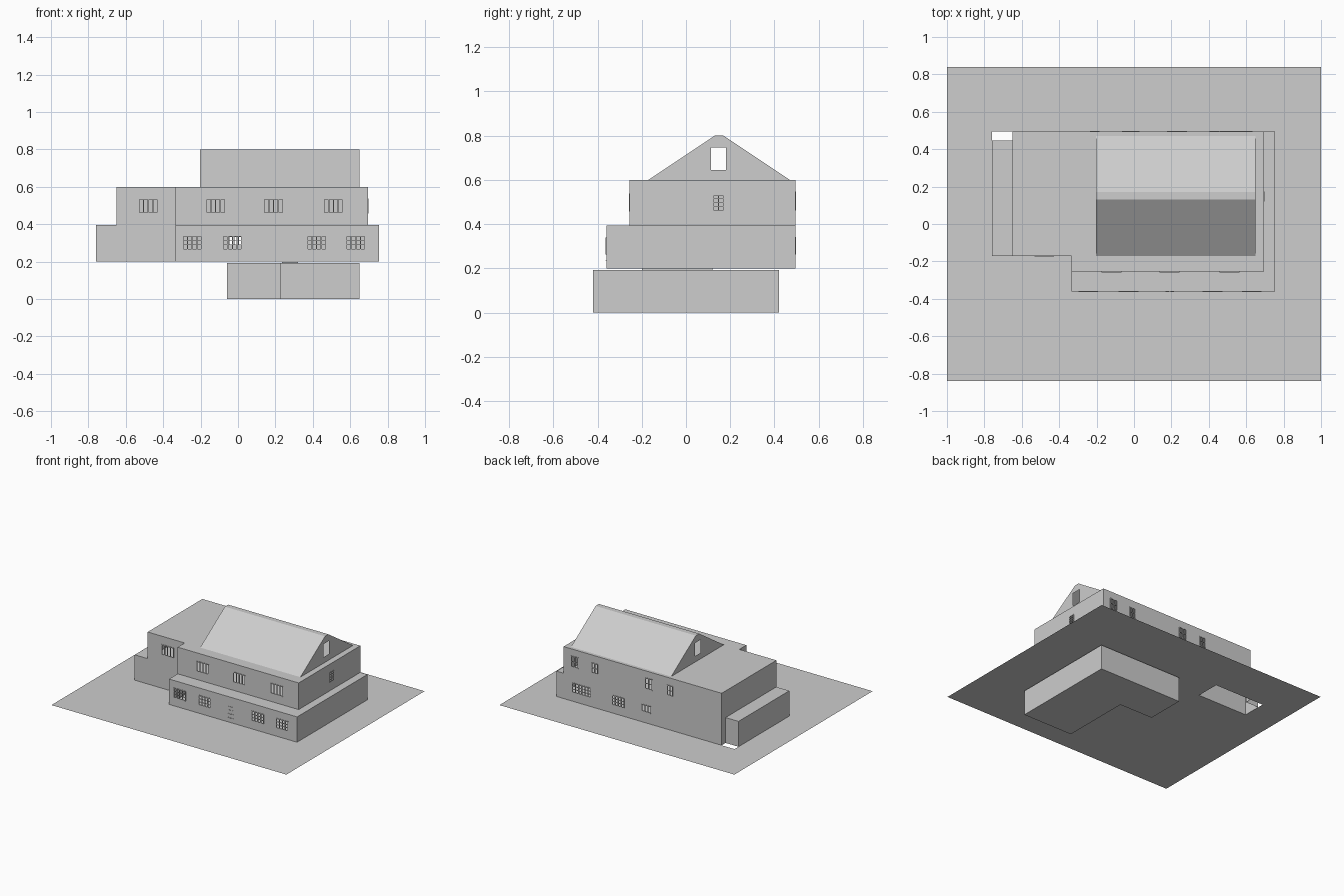
import bpy, bmesh
from mathutils import Vector

if "Cube" in bpy.data.objects:
    bpy.data.objects.remove(bpy.data.objects["Cube"])

plaster = bpy.data.materials.new("pale_grey")
plaster.diffuse_color = (0.61, 0.61, 0.61, 1)
plaster.use_nodes = True
plaster.node_tree.nodes["Principled BSDF"].inputs["Base Color"].default_value = plaster.diffuse_color
UP = Vector((0, 0, 1))
G, MID, TOP, RIDGE = 0.2, 0.395, 0.6, 0.8      # storey levels


def finish(bm, name):
    me = bpy.data.meshes.new(name)
    bm.to_mesh(me)
    bm.free()
    me.materials.append(plaster)
    ob = bpy.data.objects.new(name, me)
    bpy.context.collection.objects.link(ob)
    return ob


def add_panel(bm, origin, u, v, w, h, holes=()):
    """Flat sheet with rectangular holes (a0, a1, b0, b1)."""
    xs = sorted({0, w, *[t for q in holes for t in q[:2]]})
    ys = sorted({0, h, *[t for q in holes for t in q[2:]]})
    grid = [[bm.verts.new(origin + u * a + v * b) for b in ys] for a in xs]
    for i in range(len(xs) - 1):
        for j in range(len(ys) - 1):
            ca, cb = (xs[i] + xs[i + 1]) / 2, (ys[j] + ys[j + 1]) / 2
            if any(q[0] < ca < q[1] and q[2] < cb < q[3] for q in holes):
                continue
            bm.faces.new((grid[i][j], grid[i + 1][j], grid[i + 1][j + 1], grid[i][j + 1]))


def add_bar(bm, origin, u, n, a0, a1, b0, b1, d=0.006):
    """Thin box on a wall, centred on the wall plane."""
    v = []
    for k in (-d / 2, d / 2):
        for a, b in ((a0, b0), (a1, b0), (a1, b1), (a0, b1)):
            v.append(bm.verts.new(origin + u * a + UP * b + n * k))
    bm.faces.new(v[3::-1])
    bm.faces.new(v[4:])
    for i in range(4):
        j = (i + 1) % 4
        bm.faces.new((v[i], v[j], v[j + 4], v[i + 4]))


def add_window(bm, origin, u, n, hole, leaves, rows):
    a0, a1, b0, b1 = hole
    t = 0.006
    for i in range(leaves + 1):
        a = a0 + (a1 - a0) * i / leaves
        add_bar(bm, origin, u, n, a - t / 2, a + t / 2, b0, b1)
    for j in range(rows + 1):
        b = b0 + (b1 - b0) * j / rows
        s = t if j in (0, rows) else t * 0.5
        add_bar(bm, origin, u, n, a0, a1, b - s / 2, b + s / 2)


def storey(name, outline, z0, z1, windows):
    """Walls around an outline, a flat roof, and framed windows.
    windows: {edge: [(centre, width, low, high, leaves, rows)]}"""
    walls, frames = bmesh.new(), bmesh.new()
    for e, p in enumerate(outline):
        q = outline[(e + 1) % len(outline)]
        o = Vector((*p, z0))
        d = Vector((*q, z0)) - o
        u = d.normalized()
        axis = 0 if abs(d.x) > abs(d.y) else 1
        holes = []
        for c, w, lo, hi, leaves, rows in windows.get(e, ()):
            a = abs(c - p[axis])
            hole = (a - w / 2, a + w / 2, lo - z0, hi - z0)
            holes.append(hole)
            add_window(frames, o, u, u.cross(UP), hole, leaves, rows)
        add_panel(walls, o, u, UP, d.length, z1 - z0, holes)
    walls.faces.new([walls.verts.new((*p, z1)) for p in outline])
    finish(walls, name + "_walls")
    finish(frames, name + "_window_frames")


def prism(name, outline, z0, z1):
    bm = bmesh.new()
    f = bm.faces.new([bm.verts.new((*p, z0)) for p in outline])
    r = bmesh.ops.extrude_face_region(bm, geom=[f], use_keep_orig=True)
    verts = [g for g in r["geom"] if isinstance(g, bmesh.types.BMVert)]
    bmesh.ops.translate(bm, verts=verts, vec=(0, 0, z1 - z0))
    bmesh.ops.recalc_face_normals(bm, faces=bm.faces)
    return finish(bm, name)


# ground sheet with the open stairwell at the back left
bm = bmesh.new()
add_panel(bm, Vector((-1, -0.84, G)), Vector((1, 0, 0)), Vector((0, 1, 0)), 2, 1.68,
          [(0.24, 0.665, 1.15, 1.335)])
finish(bm, "ground_sheet")

# L-shaped basement and the short shaft joining it to the house
prism("basement", [(0.225, -0.42), (0.65, -0.42), (0.65, 0.42), (-0.06, 0.42),
                   (-0.06, 0.12), (0.225, 0.12)], 0, 0.192)
prism("basement_shaft", [(0.235, -0.2), (0.32, -0.2), (0.32, 0.12), (0.235, 0.12)], 0.19, 0.199)

# ground floor
storey("ground_floor",
       [(-0.335, -0.36), (0.755, -0.36), (0.755, 0.495), (-0.65, 0.495),
        (-0.65, 0.447), (-0.76, 0.447), (-0.76, -0.17), (-0.335, -0.17)], G, MID,
       {0: [(c, 0.1, 0.265, 0.337, 4, 3) for c in (-0.245, -0.03, 0.42, 0.63)],
        2: [(0.54, 0.16, 0.27, 0.34, 6, 3), (0.23, 0.1, 0.265, 0.337, 4, 3),
            (-0.01, 0.075, 0.285, 0.335, 3, 1)]})

# upper floor
storey("upper_floor",
       [(-0.335, -0.255), (0.695, -0.255), (0.695, 0.495), (-0.65, 0.495),
        (-0.65, -0.17), (-0.335, -0.17)], MID, TOP,
       {0: [(c, 0.1, 0.46, 0.535, 4, 1) for c in (-0.12, 0.19, 0.51)],
        1: [(0.147, 0.045, 0.46, 0.533, 2, 4)],
        2: [(0.6, 0.06, 0.465, 0.545, 2, 2), (0.43, 0.045, 0.465, 0.54, 2, 2),
            (-0.03, 0.06, 0.465, 0.545, 2, 2), (-0.21, 0.045, 0.465, 0.54, 2, 2)],
        4: [(-0.48, 0.1, 0.46, 0.535, 4, 1)]})

# inner walls: beside the stairwell and across the right-hand rooms
bm = bmesh.new()
X = Vector((1, 0, 0))
add_panel(bm, Vector((-0.76, 0.31, G)), X, UP, 0.425, MID - G)
add_panel(bm, Vector((0.1, 0.12, G)), X, UP, 0.655, MID - G)
finish(bm, "inner_walls")

# front door: rows of small raised panels
bm = bmesh.new()
for c in (0.178, 0.205):
    for z in (0.235, 0.265, 0.295, 0.32):
        add_bar(bm, Vector((0, -0.36, 0)), X, Vector((0, -1, 0)), c - 0.009, c + 0.009, z - 0.002, z + 0.002)
finish(bm, "front_door_panels")

# attic roof with a narrow flat ridge
profile = [(-0.17, TOP), (0.13, RIDGE), (0.17, RIDGE), (0.47, TOP)]
bm = bmesh.new()
for (y0, z0), (y1, z1) in zip(profile, profile[1:]):
    d = Vector((0, y1 - y0, z1 - z0))
    add_panel(bm, Vector((-0.203, y0, z0)), X, d.normalized(), 0.853, d.length)
finish(bm, "attic_roof")

# gable ends: sheets with an opening, trimmed to the roof slopes
bm = bmesh.new()
for x in (-0.203, 0.65):
    add_panel(bm, Vector((x, -0.17, TOP)), Vector((0, 1, 0)), UP, 0.64, RIDGE - TOP,
              [(0.282, 0.35, 0.046, 0.147)])
for y, s in ((-0.17, -1), (0.47, 1)):
    bmesh.ops.bisect_plane(bm, geom=bm.verts[:] + bm.edges[:] + bm.faces[:], plane_co=(0, y, TOP),
                           plane_no=(0, s * 0.2, 0.3), clear_outer=True)
for f in bm.faces:
    f.normal_update()
    if f.normal.x * f.calc_center_median().x < 0:
        f.normal_flip()
finish(bm, "gable_ends")
